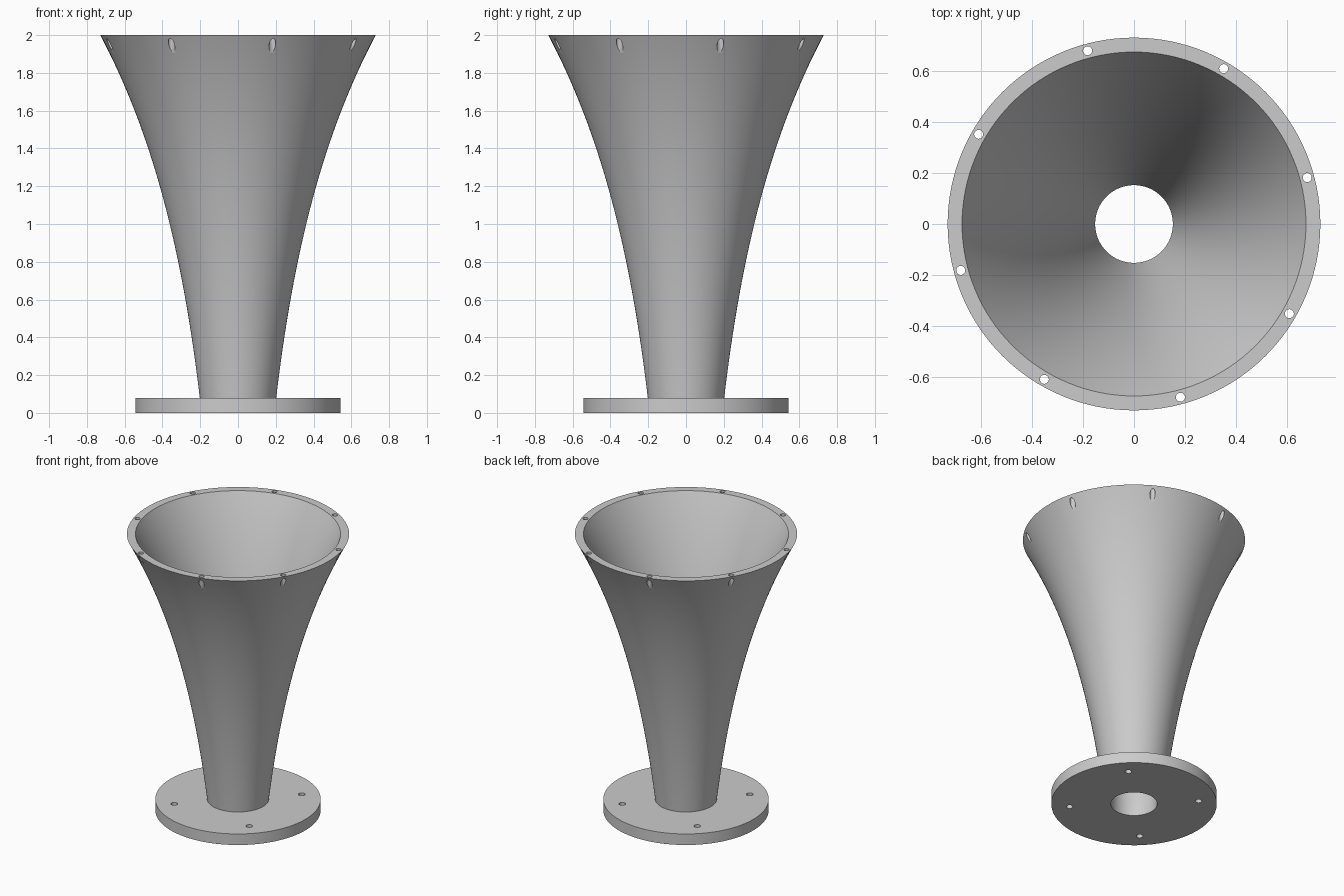
import bpy
import bmesh
import math
from mathutils import Matrix

if "Cube" in bpy.data.objects:
    bpy.data.objects.remove(bpy.data.objects["Cube"])

SEGMENTS = 128
FLANGE_TOP = 0.08
TOP = 2.0
THROAT_R, MOUTH_R, WALL = 0.152, 0.673, 0.05

metal = bpy.data.materials.new("plain grey")
metal.diffuse_color = (0.6, 0.6, 0.6, 1)
metal.use_nodes = True
metal.node_tree.nodes["Principled BSDF"].inputs["Base Color"].default_value = metal.diffuse_color


def lathe(name, profile):
    """Spin a closed (radius, z) loop around the z axis."""
    bm = bmesh.new()
    rings = []
    for i in range(SEGMENTS):
        a = 2 * math.pi * i / SEGMENTS
        rings.append([bm.verts.new((r * math.cos(a), r * math.sin(a), z)) for r, z in profile])
    n = len(profile)
    for i in range(SEGMENTS):
        a, b = rings[i], rings[(i + 1) % SEGMENTS]
        for j in range(n):
            k = (j + 1) % n
            bm.faces.new((a[j], b[j], b[k], a[k]))
    bmesh.ops.recalc_face_normals(bm, faces=bm.faces)
    mesh = bpy.data.meshes.new(name)
    bm.to_mesh(mesh)
    bm.free()
    obj = bpy.data.objects.new(name, mesh)
    bpy.context.collection.objects.link(obj)
    mesh.materials.append(metal)
    return obj


def drill(obj, count, first_angle, ring_r, hole_r, z_low, z_high):
    """Cut a ring of vertical bolt holes through a part, then smooth it."""
    bm = bmesh.new()
    for i in range(count):
        a = math.radians(first_angle) + 2 * math.pi * i / count
        place = Matrix.Translation((ring_r * math.cos(a), ring_r * math.sin(a), (z_low + z_high) / 2))
        bmesh.ops.create_cone(bm, cap_ends=True, segments=24, radius1=hole_r, radius2=hole_r,
                              depth=z_high - z_low, matrix=place)
    mesh = bpy.data.meshes.new(obj.name + "_drills")
    bm.to_mesh(mesh)
    bm.free()
    mesh.materials.append(metal)
    cutter = bpy.data.objects.new(mesh.name, mesh)
    bpy.context.collection.objects.link(cutter)
    cutter.hide_render = True
    mod = obj.modifiers.new("bolt_holes", 'BOOLEAN')
    mod.operation = 'DIFFERENCE'
    mod.solver = 'EXACT'
    mod.object = cutter
    bpy.ops.object.select_all(action='DESELECT')
    obj.select_set(True)
    bpy.context.view_layer.objects.active = obj
    bpy.ops.object.modifier_apply(modifier=mod.name)
    bpy.data.objects.remove(cutter)
    bpy.ops.object.shade_smooth_by_angle(angle=math.radians(30))


# Flared horn: exponential bore with a wall of even thickness
growth = math.log(MOUTH_R / THROAT_R) / (TOP - FLANGE_TOP)
inner, outer = [], []
STEPS = 40
for i in range(STEPS + 1):
    z = FLANGE_TOP + (TOP - FLANGE_TOP) * i / STEPS
    r = THROAT_R * math.exp(growth * (z - FLANGE_TOP))
    inner.append((r, z))
    outer.append((r + WALL * math.sqrt(1 + (growth * r) ** 2), z))
horn = lathe("horn", inner + outer[::-1])
drill(horn, 8, 15, 0.702, 0.0176, 1.8, 2.1)

# Mounting flange with the throat bore through it
flange = lathe("flange", [(THROAT_R, 0), (0.543, 0), (0.543, FLANGE_TOP), (THROAT_R, FLANGE_TOP)])
drill(flange, 4, 45, 0.425, 0.022, -0.1, 0.2)
